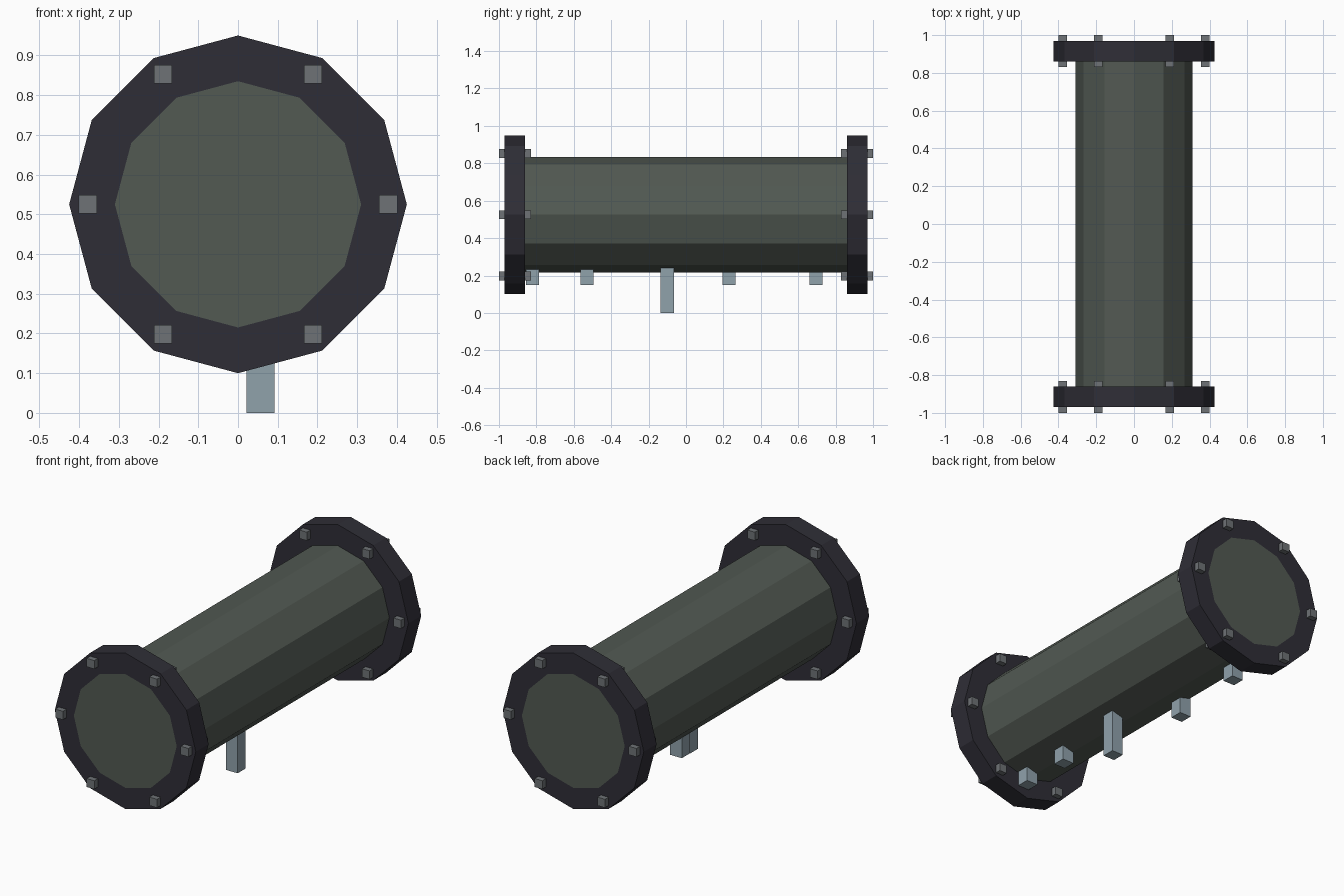
import bpy, bmesh, math
from mathutils import Matrix, Vector

cube = bpy.data.objects.get("Cube")
if cube:
    bpy.data.objects.remove(cube, do_unlink=True)

SIDES = 12
AXIS_Z = 0.525
PIPE_R, FLANGE_R, BOLT_R = 0.31, 0.425, 0.378
END_Y, INNER_Y = 0.97, 0.86


def material(name, rgb):
    mat = bpy.data.materials.new(name)
    mat.use_nodes = True
    mat.diffuse_color = (*rgb, 1)
    bsdf = mat.node_tree.nodes["Principled BSDF"]
    bsdf.inputs["Base Color"].default_value = (*rgb, 1)
    bsdf.inputs["Roughness"].default_value = 0.8
    return mat


GREEN = material("dull green metal", (0.084, 0.1, 0.085))
DARK = material("dark iron", (0.028, 0.027, 0.037))
GREY = material("bolt grey", (0.157, 0.17, 0.18))
PALE = material("pale blue grey", (0.28, 0.36, 0.41))


def finish(name, bm, mat):
    bmesh.ops.recalc_face_normals(bm, faces=bm.faces)
    mesh = bpy.data.meshes.new(name)
    bm.to_mesh(mesh)
    bm.free()
    mesh.materials.append(mat)
    obj = bpy.data.objects.new(name, mesh)
    bpy.context.collection.objects.link(obj)
    return obj


def ring(bm, radius, y):
    steps = [2 * math.pi * i / SIDES for i in range(SIDES)]
    return [bm.verts.new((radius * math.cos(a), y, AXIS_Z + radius * math.sin(a)))
            for a in steps]


def bridge(bm, a, b):
    for i in range(SIDES):
        j = (i + 1) % SIDES
        bm.faces.new((a[i], a[j], b[j], b[i]))


def box(name, low, high, mat):
    low, high = Vector(low), Vector(high)
    bm = bmesh.new()
    bmesh.ops.create_cube(bm, size=1, matrix=Matrix.Translation((low + high) / 2)
                          @ Matrix.Diagonal((*(high - low), 1)))
    return finish(name, bm, mat)


# Closed pipe body
bm = bmesh.new()
front, back = ring(bm, PIPE_R, -END_Y), ring(bm, PIPE_R, END_Y)
bridge(bm, front, back)
bm.faces.new(front)
bm.faces.new(back)
finish("pipe", bm, GREEN)

for side, label in ((-1, "front"), (1, "back")):
    # Flange ring around the pipe end
    bm = bmesh.new()
    loops = [ring(bm, r, side * y) for r, y in
             ((PIPE_R, INNER_Y), (FLANGE_R, INNER_Y), (FLANGE_R, END_Y), (PIPE_R, END_Y))]
    for k in range(4):
        bridge(bm, loops[k], loops[(k + 1) % 4])
    finish(label + "_flange", bm, DARK)

    # Square bolts through the flange
    ys = sorted((side * 0.83, side * 1.0))
    for i in range(6):
        a = i * math.pi / 3
        x, z = BOLT_R * math.cos(a), AXIS_Z + BOLT_R * math.sin(a)
        box(f"{label}_bolt_{i + 1}", (x - 0.023, ys[0], z - 0.023),
            (x + 0.023, ys[1], z + 0.023), GREY)

# Stubs hanging under the pipe: x, y, bottom
stubs = ((0.03, -0.82, 0.15), (0.03, -0.53, 0.15), (0.057, -0.1, 0),
         (-0.125, 0.23, 0.15), (-0.088, 0.695, 0.15))
for i, (x, y, bottom) in enumerate(stubs):
    box(f"stub_{i + 1}", (x - 0.035, y - 0.035, bottom),
        (x + 0.035, y + 0.035, 0.29), PALE)
